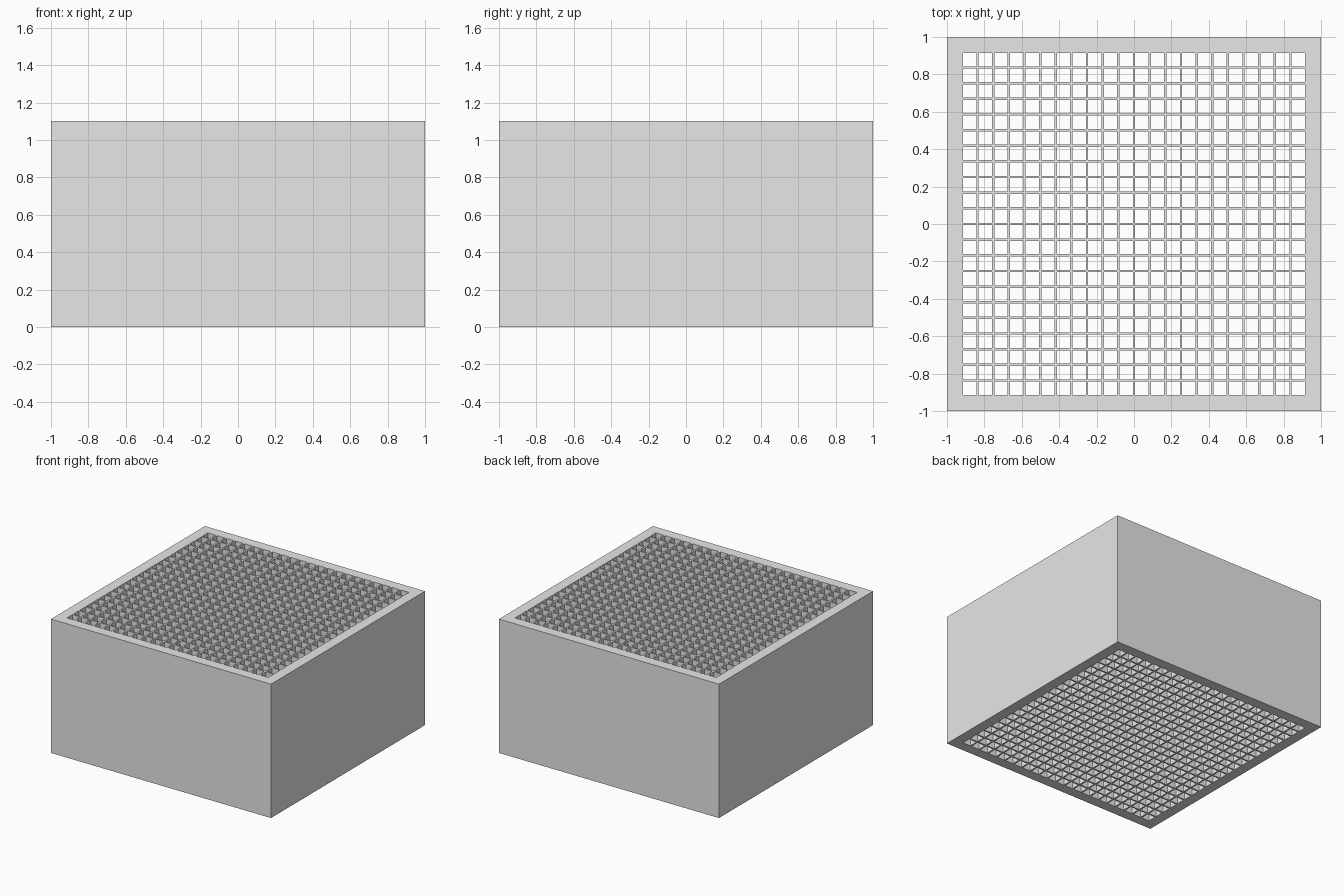
import bpy
import bmesh

if "Cube" in bpy.data.objects:
    bpy.data.objects.remove(bpy.data.objects["Cube"], do_unlink=True)

HEIGHT = 1.1
HALF = 1.0
CELLS = 22
HOLE = 0.071
INNER = 0.914
PITCH = (2 * INNER - HOLE) / (CELLS - 1)

grey = bpy.data.materials.new("plain_grey")
grey.use_nodes = True
color = (0.8, 0.8, 0.8, 1)
grey.diffuse_color = color
grey.node_tree.nodes["Principled BSDF"].inputs["Base Color"].default_value = color


def pierced_block(name, lines, is_hole):
    """Square block on a grid of lines, with the chosen cells cut right through."""
    bm = bmesh.new()
    n = len(lines)
    verts = [[bm.verts.new((x, y, 0)) for y in lines] for x in lines]
    for i in range(n - 1):
        for j in range(n - 1):
            if not is_hole(i, j):
                bm.faces.new((verts[i][j], verts[i + 1][j],
                              verts[i + 1][j + 1], verts[i][j + 1]))
    loose = [v for v in bm.verts if not v.link_faces]
    bmesh.ops.delete(bm, geom=loose, context="VERTS")
    # Raise a copy of the plan to form the walls and the top
    base = bm.faces[:]
    top = bmesh.ops.extrude_face_region(bm, geom=base, use_keep_orig=True)
    raised = [g for g in top["geom"] if isinstance(g, bmesh.types.BMVert)]
    bmesh.ops.translate(bm, verts=raised, vec=(0, 0, HEIGHT))
    bmesh.ops.recalc_face_normals(bm, faces=bm.faces[:])
    mesh = bpy.data.meshes.new(name)
    bm.to_mesh(mesh)
    bm.free()
    mesh.materials.append(grey)
    obj = bpy.data.objects.new(name, mesh)
    bpy.context.collection.objects.link(obj)
    return obj


# Thick outer frame, open through the middle
pierced_block("outer_frame", [-HALF, -INNER, INNER, HALF],
              lambda i, j: i == 1 and j == 1)

# Thin crossing walls that divide the opening into square channels
edges = []
for k in range(CELLS):
    start = -INNER + k * PITCH
    edges += [start, start + HOLE]
pierced_block("inner_lattice", edges, lambda i, j: i % 2 == 0 and j % 2 == 0)
